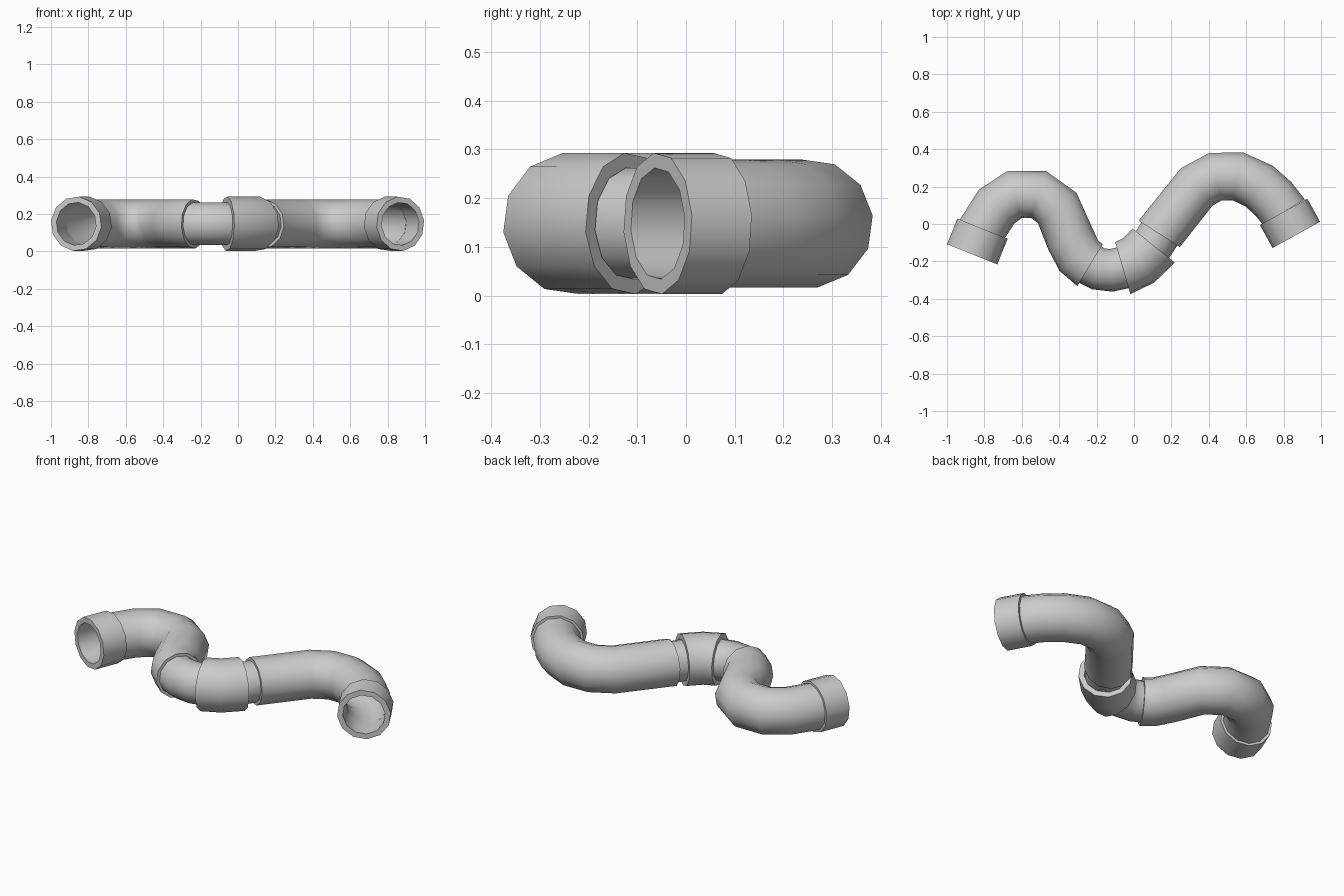
import bpy, bmesh
from math import cos, sin, radians
from mathutils import Vector

if "Cube" in bpy.data.objects:
    bpy.data.objects.remove(bpy.data.objects["Cube"])

SIDES, PHASE, ZC = 12, radians(7), 0.148


def tube(name, path, r_out, r_in, start_dir=None, end_dir=None):
    """Hollow twelve-sided tube swept along a flat path, with ring-shaped ends."""
    pts = [Vector((x, y, ZC)) for x, y in path]
    bm = bmesh.new()
    outer, inner = [], []
    for i, p in enumerate(pts):
        before = (p - pts[i - 1]).normalized() if i else None
        after = (pts[i + 1] - p).normalized() if i < len(pts) - 1 else None
        if before is None:
            t = Vector((*start_dir, 0)) if start_dir else after
        elif after is None:
            t = Vector((*end_dir, 0)) if end_dir else before
        else:
            t = before + after
        t.normalize()
        side = Vector((-t.y, t.x, 0))
        for loops, r in ((outer, r_out), (inner, r_in)):
            ring = []
            for k in range(SIDES):
                a = PHASE + radians(360 / SIDES) * k
                ring.append(bm.verts.new(p + r * (cos(a) * side + Vector((0, 0, sin(a))))))
            loops.append(ring)

    def bridge(a, b):
        for k in range(SIDES):
            n = (k + 1) % SIDES
            bm.faces.new((a[k], a[n], b[n], b[k]))

    # closed shell: along the outside, around the end, back along the inside
    shell = outer + inner[::-1]
    for i in range(len(shell)):
        bridge(shell[i], shell[(i + 1) % len(shell)])
    bmesh.ops.recalc_face_normals(bm, faces=bm.faces)
    mesh = bpy.data.meshes.new(name)
    bm.to_mesh(mesh)
    bm.free()
    ob = bpy.data.objects.new(name, mesh)
    bpy.context.collection.objects.link(ob)
    bpy.ops.object.select_all(action='DESELECT')
    ob.select_set(True)
    bpy.context.view_layer.objects.active = ob
    bpy.ops.object.shade_smooth_by_angle(angle=radians(40))
    return ob


R_SOCKET, R_PIPE, R_BORE, R_INNER = 0.146, 0.132, 0.115, 0.10
L_DIR, R_DIR = (0.37, 0.93), (0.5, -0.86)

# Open sockets at both ends
tube("left_socket", [(-0.865, -0.162), (-0.81, -0.025)], R_SOCKET, R_BORE)
tube("right_socket", [(0.80, 0.065), (0.868, -0.058)], R_SOCKET, R_BORE)

# Left double-bend pipe
tube("left_pipe", [(-0.81, -0.025), (-0.735, 0.092), (-0.64, 0.157), (-0.51, 0.158),
                   (-0.41, 0.085), (-0.34, -0.08), (-0.295, -0.17), (-0.235, -0.22)],
     R_PIPE, R_BORE, L_DIR, (0.86, -0.52))

# Narrow core of the middle elbow, showing in the gaps at each end
tube("elbow_core", [(-0.27, -0.20), (-0.19, -0.24), (-0.12, -0.248), (-0.055, -0.233),
                    (0.02, -0.195), (0.09, -0.125), (0.16, -0.015)],
     R_BORE, R_INNER, (0.86, -0.52), (0.54, 0.84))

# Wide collar of the middle elbow
tube("elbow_collar", [(-0.06, -0.236), (0.025, -0.195), (0.105, -0.115)],
     R_SOCKET, R_BORE, (0.96, 0.28), (0.63, 0.78))

# Right arched pipe
tube("right_pipe", [(0.135, -0.053), (0.335, 0.198), (0.435, 0.253), (0.555, 0.255),
                    (0.668, 0.203), (0.745, 0.135), (0.80, 0.065)],
     R_PIPE, R_BORE, (0.54, 0.84), R_DIR)
